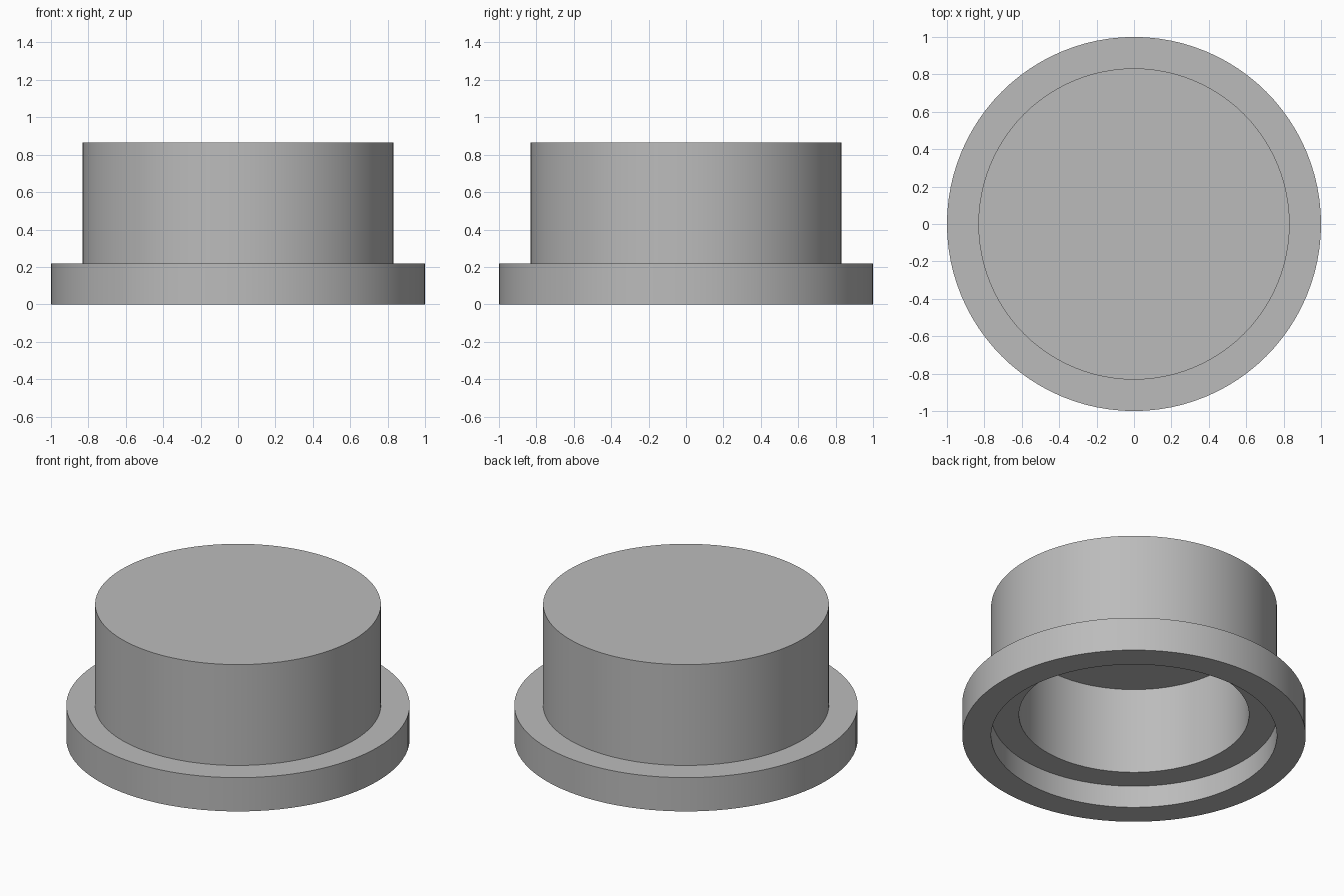
import bpy, bmesh, math
from mathutils import Matrix

SEGMENTS = 96

cube = bpy.data.objects.get("Cube")
if cube:
    bpy.data.objects.remove(cube, do_unlink=True)

grey = bpy.data.materials.new("plain grey")
grey.use_nodes = True
colour = (0.5, 0.5, 0.5, 1)
grey.diffuse_color = colour
grey.node_tree.nodes["Principled BSDF"].inputs["Base Color"].default_value = colour


def lathe(name, profile):
    """Spin a half section of (radius, height) points about z."""
    bm = bmesh.new()
    verts = [bm.verts.new((r, 0, z)) for r, z in profile]
    edges = [bm.edges.new(pair) for pair in zip(verts, verts[1:])]
    bmesh.ops.spin(bm, geom=verts + edges, cent=(0, 0, 0), axis=(0, 0, 1),
                   angle=math.tau, steps=SEGMENTS)
    bmesh.ops.remove_doubles(bm, verts=bm.verts, dist=0.0001)
    bmesh.ops.recalc_face_normals(bm, faces=bm.faces)
    mesh = bpy.data.meshes.new(name)
    bm.to_mesh(mesh)
    bm.free()
    mesh.materials.append(grey)
    obj = bpy.data.objects.new(name, mesh)
    bpy.context.collection.objects.link(obj)
    bpy.ops.object.select_all(action="DESELECT")
    obj.select_set(True)
    bpy.context.view_layer.objects.active = obj
    bpy.ops.object.shade_smooth_by_angle(angle=math.radians(30))
    return obj


# Hollow cap: closed top, flange around the foot, stepped bore underneath
lathe("flanged_cap", [
    (0, 0.865), (0.832, 0.865), (0.832, 0.217),   # top and outer wall
    (1, 0.217), (1, 0),                           # flange
    (0.832, 0), (0.832, 0.142),                   # recess at the foot
    (0.67, 0.142), (0.67, 0.698), (0, 0.698),     # bore and its ceiling
])
